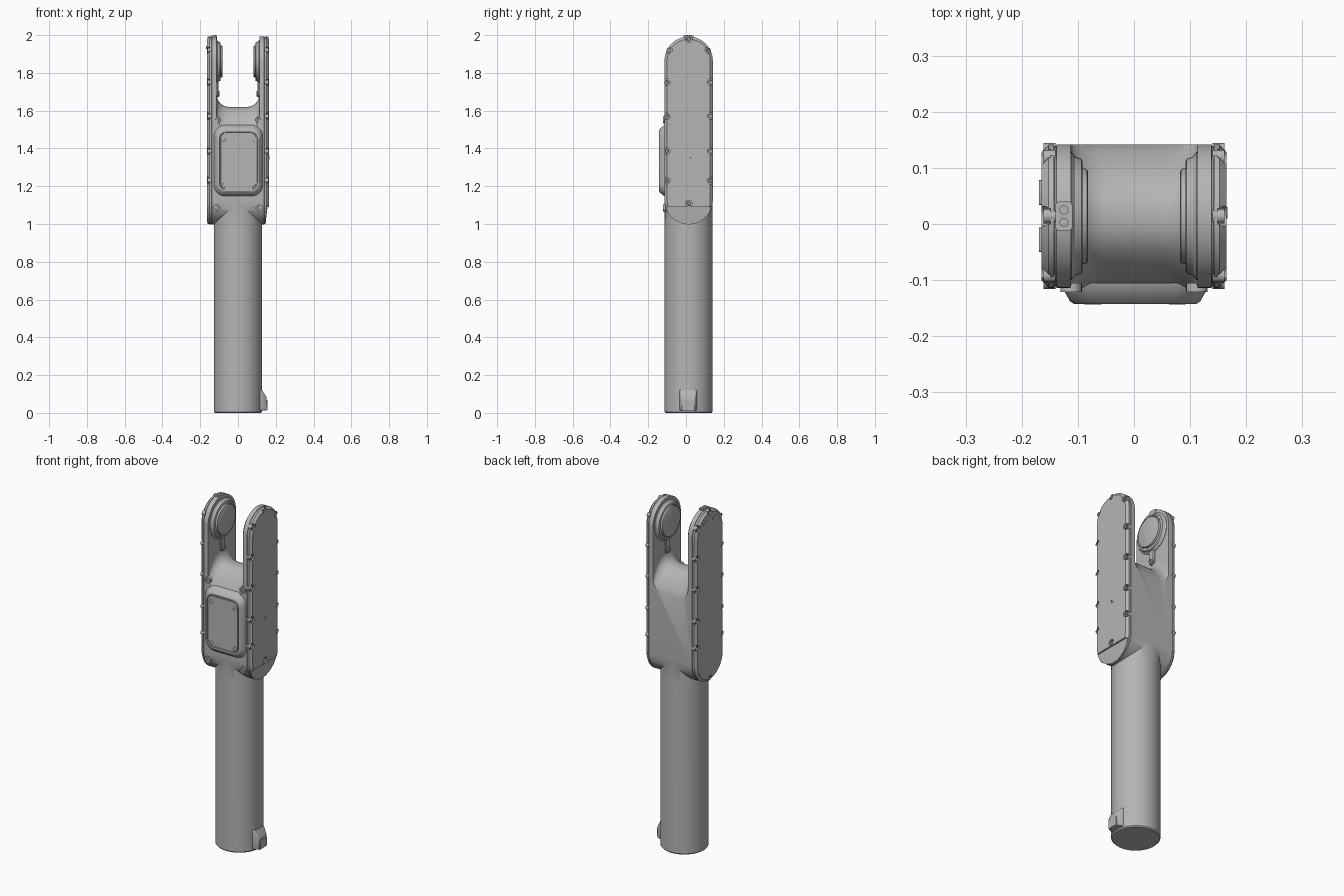
import bpy, bmesh, math
from mathutils import Vector

cube = bpy.data.objects.get("Cube")
if cube:
    bpy.data.objects.remove(cube, do_unlink=True)

CY, R = 0.014, 0.128          # tube axis in y, tube radius
HEAD_Z, HEAD_H = 1.495, 0.497  # centre and half height of the fork head
HUB_Z = 1.86

grey = bpy.data.materials.new("machined grey")
grey.use_nodes = True
grey.diffuse_color = (0.46, 0.46, 0.46, 1)
grey.node_tree.nodes["Principled BSDF"].inputs["Base Color"].default_value = (0.46, 0.46, 0.46, 1)


def ring(axis, level, centre, hw, hh=None, r=None, n=8):
    """Rounded rectangle (a circle when only hw is given) across an axis."""
    hh = hw if hh is None else hh
    r = min(hw, hh) if r is None else r
    pts = []
    for k, (sx, sy) in enumerate(((1, 1), (-1, 1), (-1, -1), (1, -1))):
        for i in range(n + 1):
            a = (k + i / n) * math.pi / 2
            u = centre[0] + sx * (hw - r) + r * math.cos(a)
            v = centre[1] + sy * (hh - r) + r * math.sin(a)
            pts.append({"x": (level, u, v), "y": (u, level, v), "z": (u, v, level)}[axis])
    return pts


def loft(name, *solids):
    """Make one object from solids, each a list of matching rings."""
    bm = bmesh.new()
    for rings in solids:
        rows = [[bm.verts.new(p) for p in pts] for pts in rings]
        m = len(rows[0])
        for a, b in zip(rows, rows[1:]):
            for i in range(m):
                bm.faces.new((a[i], a[(i + 1) % m], b[(i + 1) % m], b[i]))
        bm.faces.new(rows[0])
        bm.faces.new(rows[-1])
    bmesh.ops.remove_doubles(bm, verts=bm.verts, dist=1e-5)
    bmesh.ops.recalc_face_normals(bm, faces=bm.faces)
    mesh = bpy.data.meshes.new(name)
    bm.to_mesh(mesh)
    bm.free()
    mesh.materials.append(grey)
    obj = bpy.data.objects.new(name, mesh)
    bpy.context.collection.objects.link(obj)
    return obj


def boolean(obj, other, mode):
    mod = obj.modifiers.new(mode, "BOOLEAN")
    mod.object, mod.operation, mod.solver = other, mode, "EXACT"
    bpy.context.view_layer.update()
    done = obj.evaluated_get(bpy.context.evaluated_depsgraph_get())
    mesh = bpy.data.meshes.new_from_object(done)
    obj.modifiers.clear()
    obj.data = mesh
    bpy.data.objects.remove(other, do_unlink=True)


def screw(axis, base, top, centre, r, n=4):
    """Socket head screw."""
    sink = base + (top - base) * 0.6
    return [ring(axis, lv, centre, q, n=n) for lv, q in
            ((base, r), (top, r), (top, r * 0.55), (sink, r * 0.5))]


# Fork head: stadium block with chamfered side plates and fine seams
def head_ring(x, inset):
    return ring("x", x, (CY, HEAD_Z), R - inset, HEAD_H - inset, n=14)


half = [(0.165, 0.014), (0.152, 0.0), (0.143, 0.0), (0.142, 0.003), (0.139, 0.003), (0.138, 0.0)]
head = loft("fork_head", [head_ring(-x, i) for x, i in half] +
            [head_ring(x, i) for x, i in reversed(half)])

# Long tube with a slightly chamfered foot, swelling softly into the head
tube = loft("tube", [ring("z", z, (0, CY), r, n=16) for z, r in
                     ((0, 0.122), (0.006, 0.127), (1.0, 0.127), (1.2, 0.1265))])
boolean(head, tube, "UNION")

# Fork slot: round-cornered channel whose floor falls away to front and back
slot = []
for k in range(-12, 13):
    t = k / 10
    floor = 1.62 - 0.12 * abs(t) ** 2.3
    top = 2.2
    slot.append(ring("y", CY + R * t, (0, (floor + top) / 2), 0.113, (top - floor) / 2, 0.065))
boolean(head, loft("slot_cutter", slot), "DIFFERENCE")

# Sloping relief under the +x side plate
relief = [[(0.15, y, 0.9), (0.3, y, 0.9), (0.3, y, 1.09), (0.156, y, 1.09), (0.146, y, 1.0)]
          for y in (-0.3, 0.3)]
boolean(head, loft("relief_cutter", relief), "DIFFERENCE")

# Screw pockets around the rim of both side plates
spots = [(CY + s * w, z) for s in (-1, 1)
         for w, z in ((0.105, 1.92), (0.117, 1.75), (0.117, 1.57), (0.117, 1.385), (0.117, 1.23))]
spots.append((CY, 1.98))
side_spots = [(1, p) for p in spots + [(CY, 1.108)]] + [(-1, p) for p in spots + [(CY, 1.012)]]
pockets = [[ring("x", s * x, p, 0.018, n=4) for x in (0.149, 0.2)] for s, p in side_spots]
boolean(head, loft("pocket_cutter", *pockets), "DIFFERENCE")
head.name = "fork_and_tube"

loft("side_screws", *[screw("x", s * 0.14, s * 0.161, p, 0.013) for s, p in side_spots])

# Small locating hole plug on the +x side
loft("side_plug", screw("x", 0.16, 0.167, (0.02, 1.352), 0.01))

# Hubs on the inner faces of the fork, each with a cable boss below
for s, side in ((1, "left"), (-1, "right")):
    hub = [(0.125, 0.114), (0.111, 0.114), (0.105, 0.106), (0.094, 0.102), (0.092, 0.098),
           (0.092, 0.092), (0.094, 0.09), (0.094, 0.086), (0.084, 0.084), (0.082, 0.08)]
    loft(side + "_hub", [ring("x", s * x, (CY, HUB_Z), r, n=12) for x, r in hub])
    boss = [ring("x", s * x, (CY, 1.725), w, h, w) for x, w, h in
            ((0.125, 0.02, 0.055), (0.108, 0.02, 0.055), (0.104, 0.016, 0.051))]
    loft(side + "_hub_boss", boss, screw("x", s * 0.106, s * 0.098, (CY, 1.69), 0.014))

# Front access cover: tapered frame, groove and raised lid
C = (0.002, 1.335)
frame = [(-0.105, 0.132, 0.19, 0.06), (-0.117, 0.128, 0.186, 0.058), (-0.127, 0.122, 0.178, 0.055),
         (-0.138, 0.116, 0.169, 0.05), (-0.143, 0.108, 0.161, 0.045), (-0.143, 0.1, 0.151, 0.032),
         (-0.137, 0.098, 0.149, 0.03), (-0.137, 0.094, 0.145, 0.026), (-0.142, 0.093, 0.144, 0.025)]
loft("front_cover", [ring("y", y, C, w, h, r) for y, w, h, r in frame])
loft("cover_screws", *[screw("y", -0.135, -0.1435, (C[0] + sx * 0.075, C[1] + sz * 0.118 - 0.01), 0.015)
                       for sx in (-1, 1) for sz in (-1, 1)])

# Large screws in bosses on the front of the head
loft("front_screws", *[screw("y", -0.105, -0.121, (sx * 0.112, z), 0.019, 6)
                       for sx in (-1, 1) for z in (1.085, 1.55)])

# Keyed latch at the foot of the tube
latch = [(0.1, 0.05, 0.058), (0.128, 0.045, 0.054), (0.15, 0.036, 0.036), (0.152, 0.034, 0.032)]
loft("foot_latch", [ring("x", x, (0.012, 0.012 + h), w, h, 0.008, 3) for x, w, h in latch])
loft("foot_latch_pad", [ring("x", x, (0.012, 0.042), 0.03, 0.026, 0.004, 3) for x in (0.15, 0.156)])

# Bracket on top of the -x arm, with two pins
loft("top_bracket", [ring("z", z, (-0.125, CY), 0.015, 0.026, 0.006, 3) for z in (1.97, 1.997)])
loft("top_bracket_pins", *[[ring("z", z, (-0.125, CY + d), 0.008, n=4) for z in (1.99, 2.0)]
                           for d in (-0.011, 0.011)])

# Small tabs on the outer face near the top of the -x arm
loft("side_tabs", *[[ring("x", x, (CY + d, 1.935), 0.022, 0.008, 0.003, 2) for x in (-0.16, -0.169)]
                    for d in (-0.042, 0.042)])

# Smooth shading with crisp edges
bpy.ops.object.select_all(action="DESELECT")
for obj in bpy.context.scene.objects:
    if obj.type == "MESH":
        obj.select_set(True)
        bpy.context.view_layer.objects.active = obj
bpy.ops.object.shade_smooth_by_angle(angle=math.radians(30))
